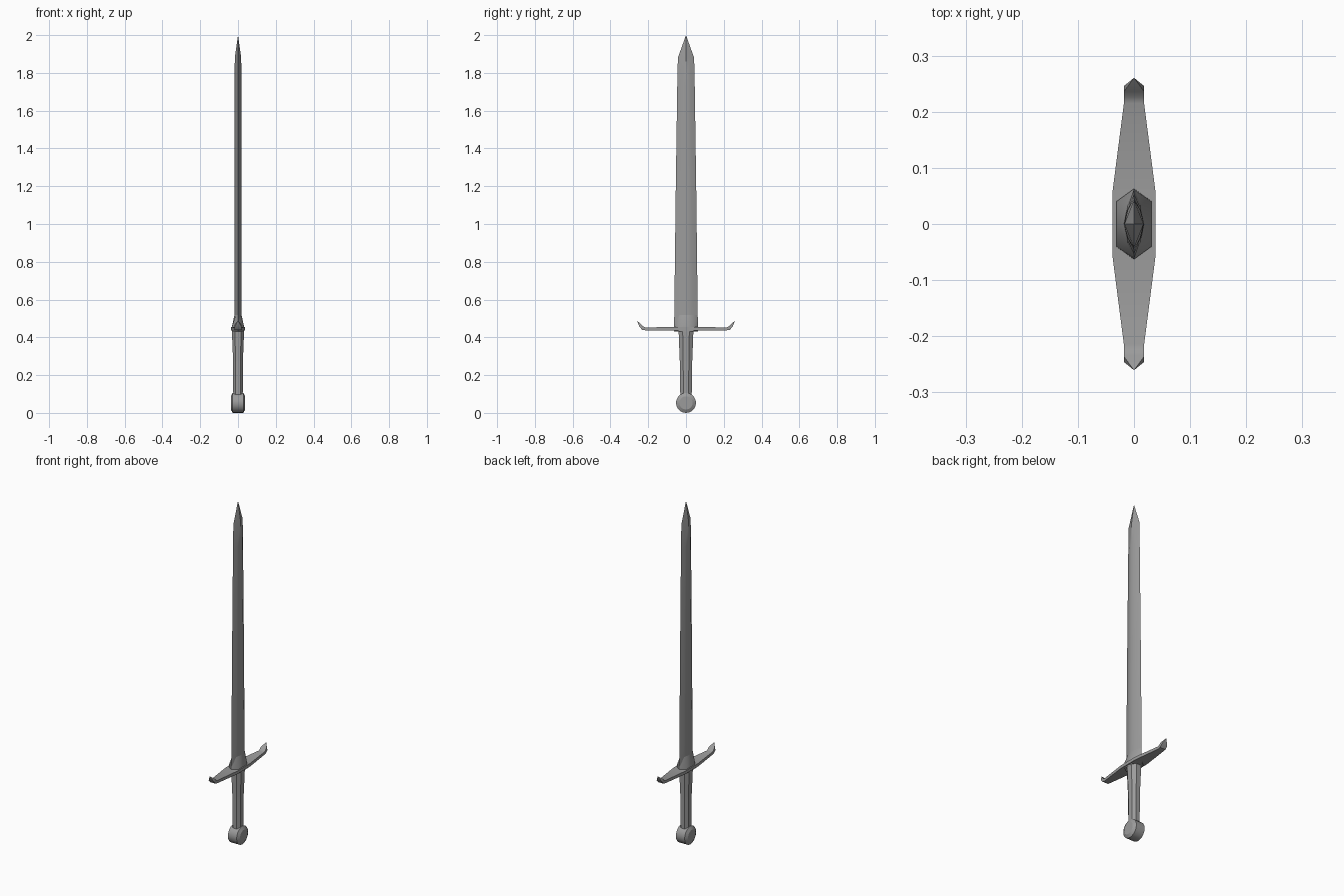
import bpy, bmesh, math

if "Cube" in bpy.data.objects:
    bpy.data.objects.remove(bpy.data.objects["Cube"])

steel = bpy.data.materials.new("dark_steel")
steel.diffuse_color = (0.33, 0.33, 0.33, 1)
steel.use_nodes = True
steel.node_tree.nodes["Principled BSDF"].inputs["Base Color"].default_value = steel.diffuse_color


def loft(name, rings, angle=30):
    """Skin a list of equal-length point rings and cap both ends."""
    bm = bmesh.new()
    vs = [[bm.verts.new(p) for p in r] for r in rings]
    n = len(vs[0])
    for a, b in zip(vs, vs[1:]):
        for i in range(n):
            j = (i + 1) % n
            bm.faces.new((a[i], a[j], b[j], b[i]))
    bm.faces.new(vs[0][::-1])
    bm.faces.new(vs[-1])
    bmesh.ops.remove_doubles(bm, verts=bm.verts, dist=0.0002)
    bmesh.ops.recalc_face_normals(bm, faces=bm.faces)
    me = bpy.data.meshes.new(name)
    bm.to_mesh(me)
    bm.free()
    me.materials.append(steel)
    ob = bpy.data.objects.new(name, me)
    bpy.context.collection.objects.link(ob)
    bpy.ops.object.select_all(action='DESELECT')
    ob.select_set(True)
    bpy.context.view_layer.objects.active = ob
    bpy.ops.object.shade_smooth_by_angle(angle=math.radians(angle))
    return ob


def blade_ring(z, w, t, k=0.62, f=0.55):
    # flattened lens section: sharp edges on y, ridge on x
    return [(0, w, z), (-t * k, w * f, z), (-t, 0, z), (-t * k, -w * f, z),
            (0, -w, z), (t * k, -w * f, z), (t, 0, z), (t * k, w * f, z)]


# Blade
loft("blade", [blade_ring(0.44, 0.063, 0.019), blade_ring(1.2, 0.054, 0.018),
               blade_ring(1.75, 0.046, 0.018), blade_ring(1.88, 0.043, 0.017, 0.5, 0.5),
               blade_ring(2.0, 0.0, 0.0)])

# Hexagonal collar that flares smoothly from the blade into the guard
loft("blade_collar", [blade_ring(0.43, 0.063, 0.032, 1.0, 0.64),
                      blade_ring(0.462, 0.063, 0.031, 1.0, 0.64),
                      blade_ring(0.52, 0.061, 0.0185)], 40)

# Crossguard: (y low, z low, y high, z high, half thickness), mirrored in y
half = [(0.06, 0.436, 0.06, 0.454, 0.038),
        (0.215, 0.437, 0.215, 0.453, 0.018),
        (0.232, 0.440, 0.226, 0.457, 0.018),
        (0.246, 0.455, 0.236, 0.468, 0.018),
        (0.260, 0.488, 0.260, 0.488, 0.0)]
rings = []
for s, part in ((-1, half[::-1]), (1, half)):
    for yl, zl, yh, zh, x in part:
        rings.append([(-x, s * yl, zl), (x, s * yl, zl), (x, s * yh, zh), (-x, s * yh, zh)])
# the ends collapse to points, so only their side faces are kept
rings[0] = [(x * 1.0 + d, y, z) for (x, y, z), d in zip(rings[0], (-.0006, .0006, .0006, -.0006))]
rings[0] = [(x, y, z + d) for (x, y, z), d in zip(rings[0], (0, 0, .0006, .0006))]
rings[-1] = [(x, -y, z) for x, y, z in rings[0]]
loft("crossguard", rings)


# Grip: eight-sided, narrow in the middle
def grip_ring(z, wx, wy):
    return [(wx * sx, wy * sy, z) for sx, sy in
            ((1, .45), (.5, 1), (-.5, 1), (-1, .45), (-1, -.45), (-.5, -1), (.5, -1), (1, -.45))]


loft("grip", [grip_ring(0.08, 0.025, 0.030), grip_ring(0.265, 0.026, 0.033),
              grip_ring(0.275, 0.026, 0.033), grip_ring(0.40, 0.031, 0.038),
              grip_ring(0.44, 0.032, 0.039)])


# Disc pommel with bevelled faces, axis along x
def disc_ring(x, r, n=20):
    return [(x, r * math.cos(2 * math.pi * i / n), 0.053 + r * math.sin(2 * math.pi * i / n))
            for i in range(n)]


loft("pommel", [disc_ring(x, r) for x, r in
                ((-0.038, 0.035), (-0.028, 0.053), (0.028, 0.053), (0.038, 0.035))], 22)
